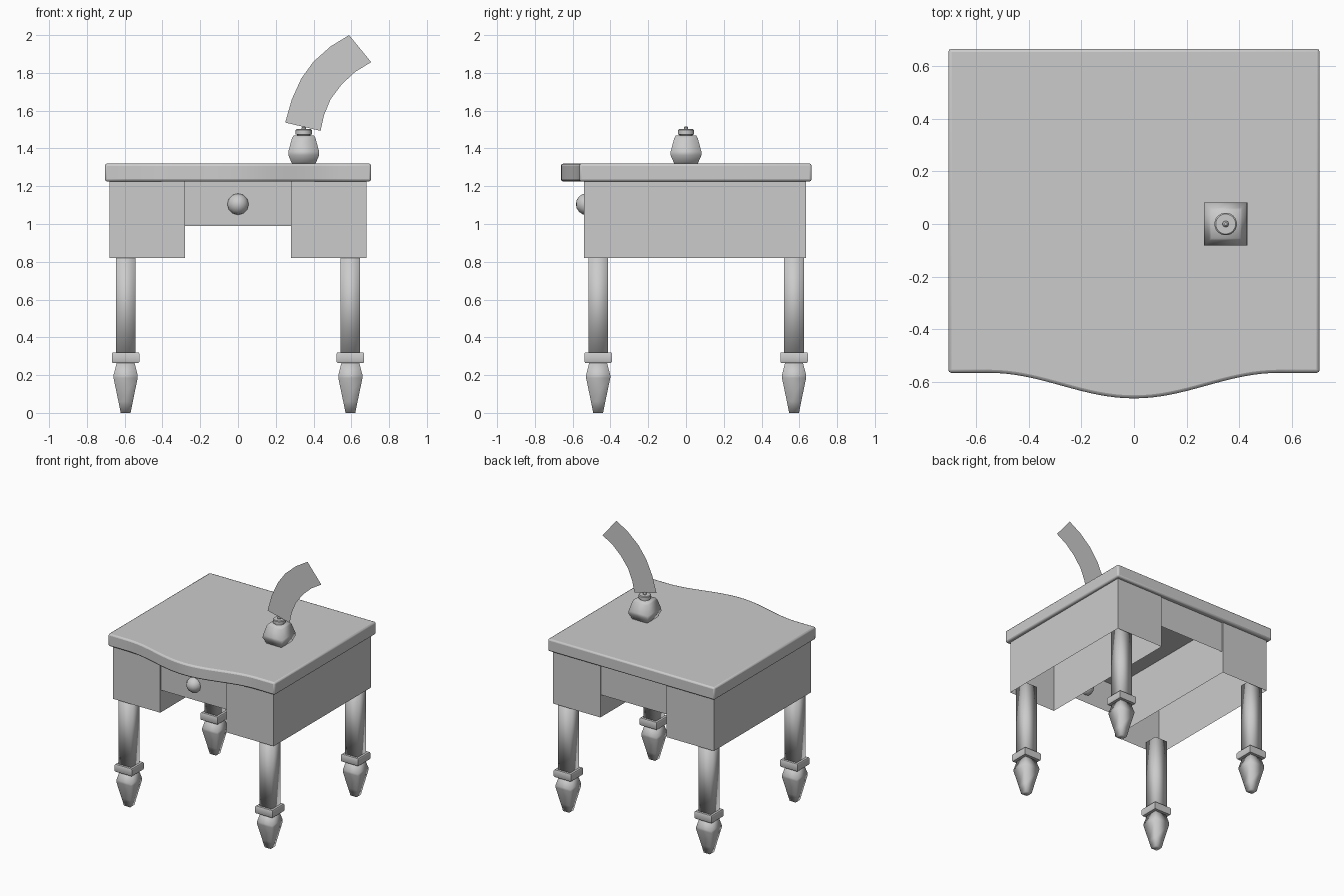
import bpy, bmesh, math

if "Cube" in bpy.data.objects:
    bpy.data.objects.remove(bpy.data.objects["Cube"])

grey = bpy.data.materials.new("plain grey")
grey.diffuse_color = (0.6, 0.6, 0.6, 1)
grey.use_nodes = True
grey.node_tree.nodes["Principled BSDF"].inputs["Base Color"].default_value = grey.diffuse_color


def finish(name, bm, angle=30):
    me = bpy.data.meshes.new(name)
    bm.to_mesh(me)
    bm.free()
    ob = bpy.data.objects.new(name, me)
    bpy.context.collection.objects.link(ob)
    me.materials.append(grey)
    bpy.ops.object.select_all(action='DESELECT')
    ob.select_set(True)
    bpy.context.view_layer.objects.active = ob
    bpy.ops.object.shade_smooth_by_angle(angle=math.radians(angle))
    return ob


def lathe(name, profile, x, y, sides, angle):
    """Stack of (half width, z) rings; four sides give a square section."""
    bm = bmesh.new()
    k = math.sqrt(2) if sides == 4 else 1
    rings = []
    for r, z in profile:
        rings.append([bm.verts.new((x + k * r * math.cos(a), y + k * r * math.sin(a), z))
                      for a in [math.tau * (i + 0.5) / sides for i in range(sides)]])
    for a, b in zip(rings, rings[1:]):
        for i in range(sides):
            j = (i + 1) % sides
            bm.faces.new((a[i], a[j], b[j], b[i]))
    bm.faces.new(rings[0][::-1])
    bm.faces.new(rings[-1])
    return finish(name, bm, angle)


def walls(name, pts, z0, z1, closed):
    """Thin upright panels along a plan outline."""
    bm = bmesh.new()
    lo = [bm.verts.new((x, y, z0)) for x, y in pts]
    hi = [bm.verts.new((x, y, z1)) for x, y in pts]
    n = len(pts)
    for i in range(n if closed else n - 1):
        j = (i + 1) % n
        bm.faces.new((lo[i], lo[j], hi[j], hi[i]))
    return finish(name, bm)


# Table top with a bowed front and softened edges
bm = bmesh.new()
front = [-0.55 + 1.1 * i / 32 for i in range(33)]
outline = [(-0.705, -0.565)]
outline += [(x, -0.565 - 0.0485 * (1 + math.cos(math.pi * x / 0.55))) for x in front]
outline += [(0.705, -0.565), (0.705, 0.665), (-0.705, 0.665)]
base = bm.faces.new([bm.verts.new((x, y, 1.225)) for x, y in outline])
cap = bmesh.ops.extrude_face_region(bm, geom=[base], use_keep_orig=True)
bmesh.ops.translate(bm, vec=(0, 0, 0.095),
                    verts=[v for v in cap["geom"] if isinstance(v, bmesh.types.BMVert)])
bmesh.ops.recalc_face_normals(bm, faces=bm.faces[:])
top = finish("table_top", bm, 40)
bev = top.modifiers.new("soft edge", 'BEVEL')
bev.width, bev.segments, bev.limit_method = 0.012, 2, 'ANGLE'
bev.angle_limit = math.radians(40)

# Side compartments, open below
for side, s in (("left", -1), ("right", 1)):
    x0, x1 = sorted((0.28 * s, 0.68 * s))
    walls(side + "_compartment", [(x0, -0.54), (x1, -0.54), (x1, 0.635), (x0, 0.635)],
          0.82, 1.225, True)

# Drawer front and back panel
walls("drawer_front", [(-0.28, -0.532), (0.28, -0.532)], 0.99, 1.225, False)
walls("back_panel", [(0.28, 0.627), (-0.28, 0.627)], 0.99, 1.225, False)

# Drawer knob
bm = bmesh.new()
bmesh.ops.create_uvsphere(bm, u_segments=12, v_segments=8, radius=0.058)
for v in bm.verts:
    v.co = (v.co.x, v.co.z - 0.525, v.co.y + 1.105)
bmesh.ops.recalc_face_normals(bm, faces=bm.faces[:])
finish("knob", bm, 40)

# Square legs with collars and tapered feet
for row, y in (("front", -0.465), ("back", 0.572)):
    for side, x in (("left", -0.595), ("right", 0.595)):
        tag = row + "_" + side
        lathe(tag + "_leg", [(0.052, 0.31), (0.052, 0.86)], x, y, 4, 100)
        lathe(tag + "_collar", [(0.069, 0.265), (0.073, 0.272), (0.073, 0.314), (0.069, 0.321)],
              x, y, 4, 50)
        lathe(tag + "_foot", [(0.026, 0), (0.038, 0.06), (0.064, 0.185), (0.064, 0.2),
                              (0.046, 0.27)], x, y, 4, 100)

# Lamp base, socket and tip
LX = 0.348
lathe("lamp_base", [(0.06, 1.315), (0.066, 1.328), (0.082, 1.365), (0.081, 1.385),
                    (0.062, 1.455), (0.054, 1.468)], LX, 0, 4, 100)
lathe("lamp_socket", [(0.036, 1.466), (0.036, 1.472), (0.043, 1.475), (0.043, 1.497),
                      (0.038, 1.502)], LX, 0, 20, 40)
lathe("lamp_tip", [(0.012, 1.5), (0.012, 1.51), (0.006, 1.516)], LX, 0, 12, 40)

# Curved flat lamp shade sheet
outer = [(0.25, 1.537), (0.285, 1.66), (0.335, 1.77), (0.4, 1.86), (0.49, 1.94), (0.588, 2.0)]
inner = [(0.437, 1.493), (0.455, 1.575), (0.49, 1.66), (0.55, 1.74), (0.62, 1.805), (0.705, 1.857)]
bm = bmesh.new()
a = [bm.verts.new((x, 0, z)) for x, z in outer]
b = [bm.verts.new((x, 0, z)) for x, z in inner]
for i in range(len(a) - 1):
    bm.faces.new((a[i], b[i], b[i + 1], a[i + 1]))
finish("lamp_shade", bm)
